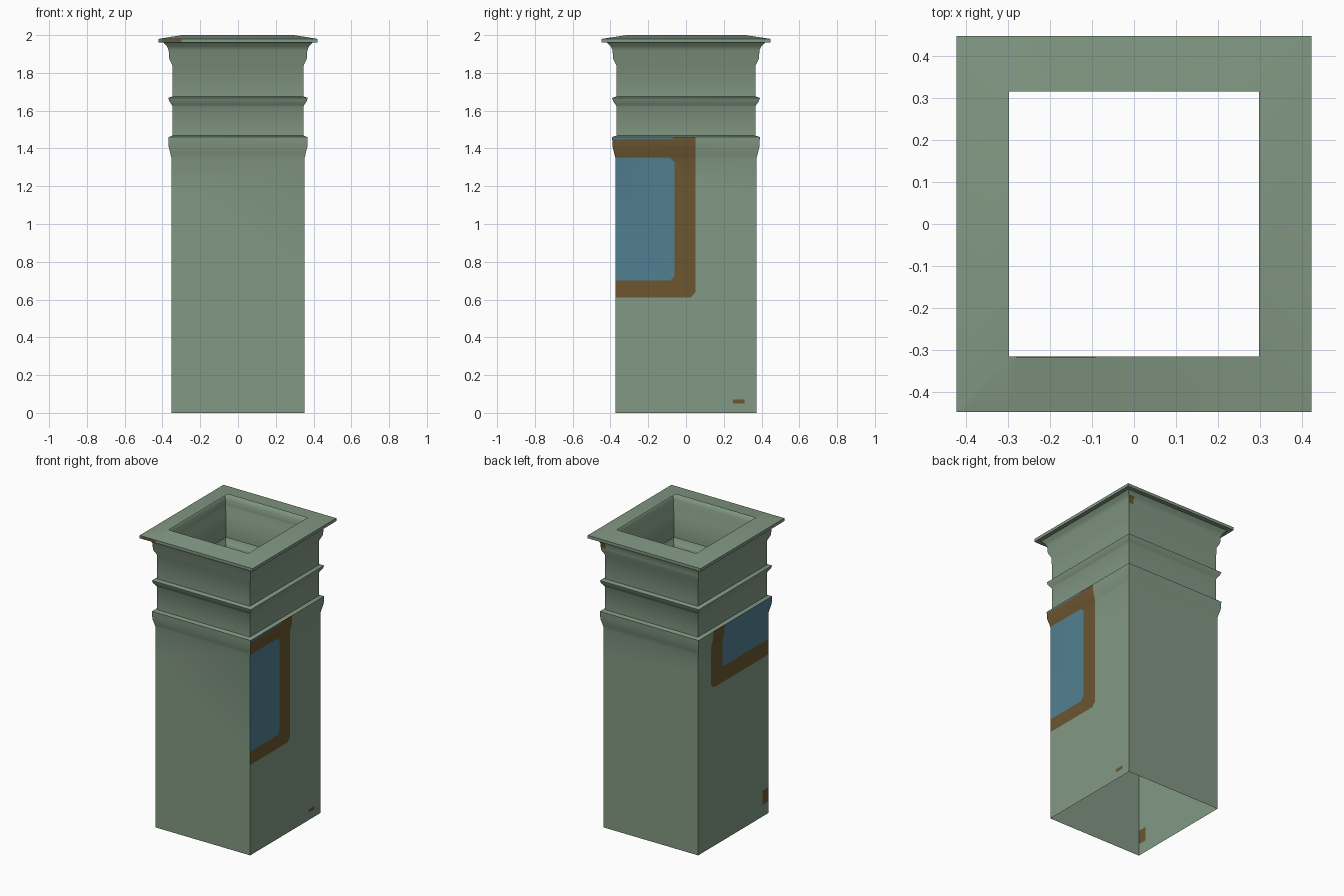
import bpy
import bmesh
import math
from mathutils import Vector

cube = bpy.data.objects.get("Cube")
if cube:
    bpy.data.objects.remove(cube, do_unlink=True)


def material(name, rgb):
    mat = bpy.data.materials.new(name)
    mat.use_nodes = True
    mat.diffuse_color = (*rgb, 1)
    mat.node_tree.nodes["Principled BSDF"].inputs["Base Color"].default_value = (*rgb, 1)
    return mat


materials = [material("sage green", (0.223, 0.314, 0.227)),
             material("earth brown", (0.150, 0.093, 0.030)),
             material("slate blue", (0.084, 0.216, 0.287))]
GREEN, BROWN, BLUE = range(3)
DEPTH = 1.06          # depth relative to width

# Half width and height of the open, single-skin wall, from foot to rim
profile = [(0.353, 0), (0.353, 1.35), (0.358, 1.372), (0.367, 1.41),
           (0.369, 1.46), (0.346, 1.468),
           (0.346, 1.62), (0.352, 1.632), (0.364, 1.65), (0.369, 1.668), (0.346, 1.676),
           (0.348, 1.84), (0.364, 1.875), (0.367, 1.92), (0.376, 1.94), (0.394, 1.96),
           (0.421, 1.96), (0.421, 1.98), (0.297, 2.0)]

bm = bmesh.new()
corners = [(-1, -1), (1, -1), (1, 1), (-1, 1)]
rings = [[bm.verts.new((sx * w, sy * w * DEPTH, z)) for sx, sy in corners]
         for w, z in profile]
for low, high in zip(rings, rings[1:]):
    for i in range(4):
        j = (i + 1) % 4
        bm.faces.new((low[i], low[j], high[j], high[i]))


def on_side(face, axis, sign):
    c = face.calc_center_median()
    c.x *= DEPTH
    return c[axis] * sign > abs(c[1 - axis])


def paint(axis, sign, outline, index):
    """Cut a convex outline, given as (along, height), into one side and colour it."""
    along = 1 - axis
    planes = []
    for (a0, z0), (a1, z1) in zip(outline, outline[1:] + outline[:1]):
        point, normal = Vector((0, 0, z0)), Vector((0, 0, a0 - a1))
        point[along], normal[along] = a0, z1 - z0
        planes.append((point, normal))
    # Cut only the faces that the outline can touch
    low = min(z for _, z in outline)
    high = max(z for _, z in outline)
    for point, normal in planes:
        faces = [f for f in bm.faces if on_side(f, axis, sign)
                 and max(v.co.z for v in f.verts) > low
                 and min(v.co.z for v in f.verts) < high]
        geom = set(faces)
        for f in faces:
            geom.update(f.edges, f.verts)
        bmesh.ops.bisect_plane(bm, geom=list(geom), plane_co=point,
                               plane_no=normal.normalized(), dist=1e-5)
    for f in bm.faces:
        c = f.calc_center_median()
        if on_side(f, axis, sign) and all((c - p).dot(n) < 0 for p, n in planes):
            f.material_index = index


def box(a0, a1, z0, z1, cut=0.0):
    """Counter-clockwise rectangle whose far corners are clipped by cut."""
    if not cut:
        return [(a0, z0), (a1, z0), (a1, z1), (a0, z1)]
    return [(a0, z0), (a1 - cut, z0), (a1, z0 + cut),
            (a1, z1 - cut), (a1 - cut, z1), (a0, z1)]


# Framed panel on the left side
paint(0, 1, [(-0.5, 0.61), (0.025, 0.61), (0.05, 0.64), (0.05, 1.461), (-0.5, 1.461)], BROWN)
paint(0, 1, box(-0.5, -0.06, 0.70, 1.352, 0.025), BLUE)
paint(0, 1, box(-0.5, -0.07, 1.45, 1.461), BLUE)
paint(0, 1, box(0.25, 0.31, 0.05, 0.072), BROWN)

# Framed panel on the right side, open at the moulding
paint(0, -1, [(-0.5, 1.07), (0.21, 1.07), (0.235, 1.095), (0.235, 1.461), (-0.5, 1.461)], BROWN)
paint(0, -1, box(-0.5, 0.115, 1.175, 1.461), BLUE)
paint(0, -1, box(-0.5, -0.31, 0.08, 0.175), BROWN)

# Small marks on the rim
paint(1, -1, box(-0.43, -0.30, 1.963, 1.977), BROWN)
paint(1, -1, box(-0.43, -0.40, 1.969, 1.977), BLUE)
paint(1, -1, box(-0.28, -0.09, 1.9994, 2.01), BROWN)
paint(1, 1, box(0.33, 0.40, 1.89, 1.94), BROWN)

mesh = bpy.data.meshes.new("square_column")
bm.to_mesh(mesh)
bm.free()
for mat in materials:
    mesh.materials.append(mat)
column = bpy.data.objects.new("square_column", mesh)
bpy.context.collection.objects.link(column)

# Soft mouldings, crisp corners
bpy.ops.object.select_all(action="DESELECT")
column.select_set(True)
bpy.context.view_layer.objects.active = column
bpy.ops.object.shade_smooth_by_angle(angle=math.radians(30))
